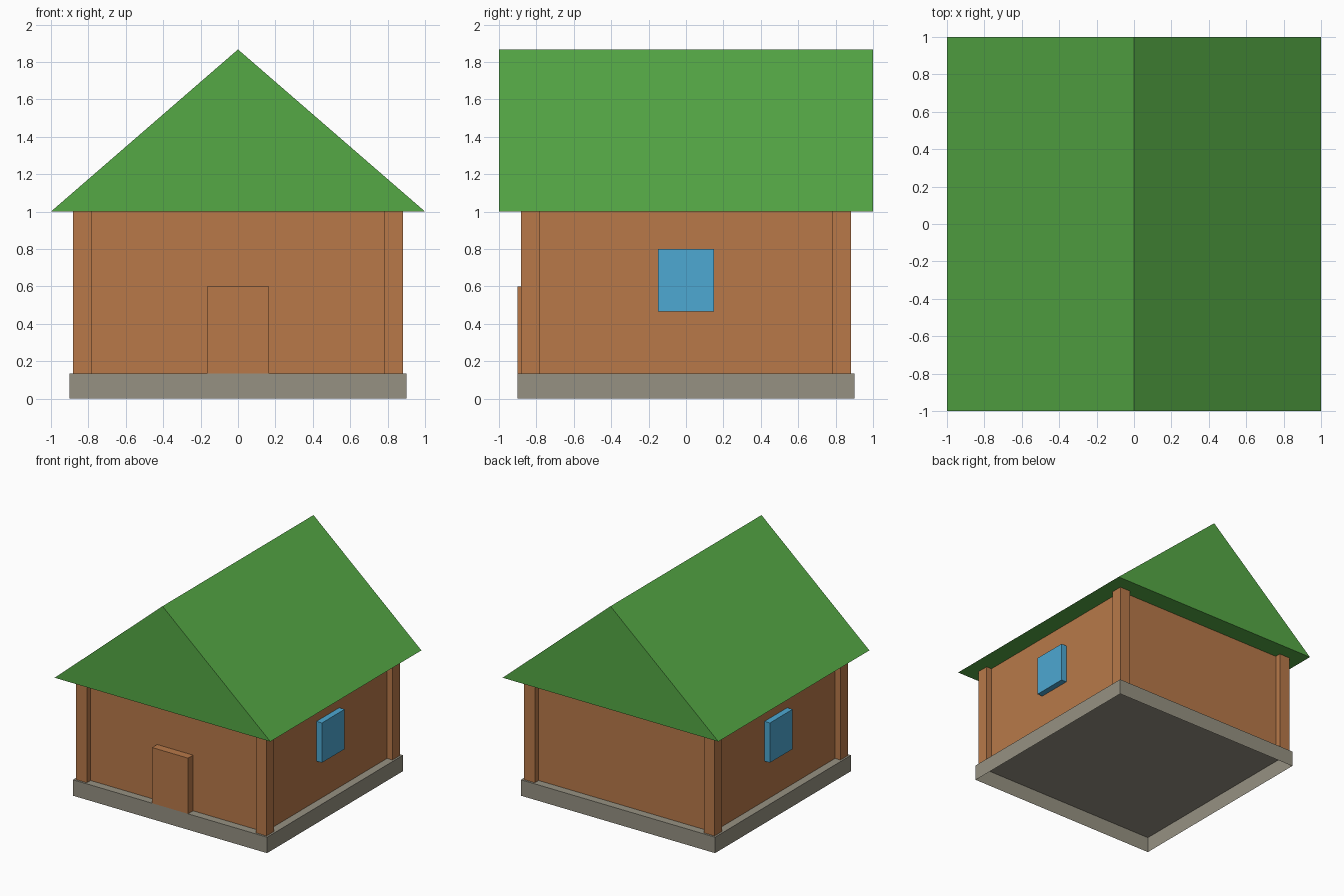
import bpy
import bmesh

default = bpy.data.objects.get("Cube")
if default:
    bpy.data.objects.remove(default, do_unlink=True)

U = 1 / 15  # building module


def make_material(name, rgb):
    """Flat material from 0-255 display values, converted to linear."""
    def linear(c):
        c /= 255
        return c / 12.92 if c < 0.04045 else ((c + 0.055) / 1.055) ** 2.4
    colour = [linear(c) for c in rgb] + [1.0]
    mat = bpy.data.materials.new(name)
    mat.use_nodes = True
    mat.diffuse_color = colour
    bsdf = next(n for n in mat.node_tree.nodes if n.type == 'BSDF_PRINCIPLED')
    bsdf.inputs["Base Color"].default_value = colour
    return mat


wood = make_material("brown wood", (184, 121, 73))
stone = make_material("grey stone", (150, 145, 130))
leaf = make_material("green roofing", (85, 168, 69))
glass = make_material("blue glass", (77, 168, 210))


def finish(name, bm, mat):
    mesh = bpy.data.meshes.new(name)
    bm.to_mesh(mesh)
    bm.free()
    mesh.materials.append(mat)
    obj = bpy.data.objects.new(name, mesh)
    bpy.context.collection.objects.link(obj)
    return obj


def box(name, centre, size, mat, open_bottom=False, open_top=False):
    """Box centred in x and y, standing on the given z, all in modules."""
    bm = bmesh.new()
    bmesh.ops.create_cube(bm, size=1)
    bm.normal_update()
    gone = [f for f in bm.faces
            if (open_bottom and f.normal.z < -0.5) or (open_top and f.normal.z > 0.5)]
    bmesh.ops.delete(bm, geom=gone, context='FACES_ONLY')
    for v in bm.verts:
        v.co.z += 0.5
        for i in range(3):
            v.co[i] = (v.co[i] * size[i] + centre[i]) * U
    return finish(name, bm, mat)


# Hollow foundation slab, open underneath
box("foundation", (0, 0, 0), (27, 27, 2), stone, open_bottom=True)

# Wall shell between foundation and roof
box("walls", (0, 0, 2), (25, 25, 13), wood, open_bottom=True, open_top=True)

# Corner posts, windows on both sides, and the front door
for side, x in (("left", 12.5), ("right", -12.5)):
    for end, y in (("front", -12.5), ("back", 12.5)):
        box(f"{end}_{side}_post", (x, y, 2), (1.5, 1.5, 13), wood,
            open_bottom=True, open_top=True)
    box(f"{side}_window", (x, 0, 7), (1.5, 4.5, 5), glass)
box("door", (0, -12.5, 2), (5, 2, 7), wood, open_bottom=True)

# Gable roof: triangle extruded front to back
bm = bmesh.new()
gable = bm.faces.new([bm.verts.new((x * U, -15 * U, z * U))
                      for x, z in ((-15, 15), (15, 15), (0, 28))])
extruded = bmesh.ops.extrude_face_region(bm, geom=[gable], use_keep_orig=True)
bmesh.ops.translate(bm, vec=(0, 30 * U, 0),
                    verts=[g for g in extruded["geom"] if isinstance(g, bmesh.types.BMVert)])
bmesh.ops.recalc_face_normals(bm, faces=bm.faces)
finish("roof", bm, leaf)
